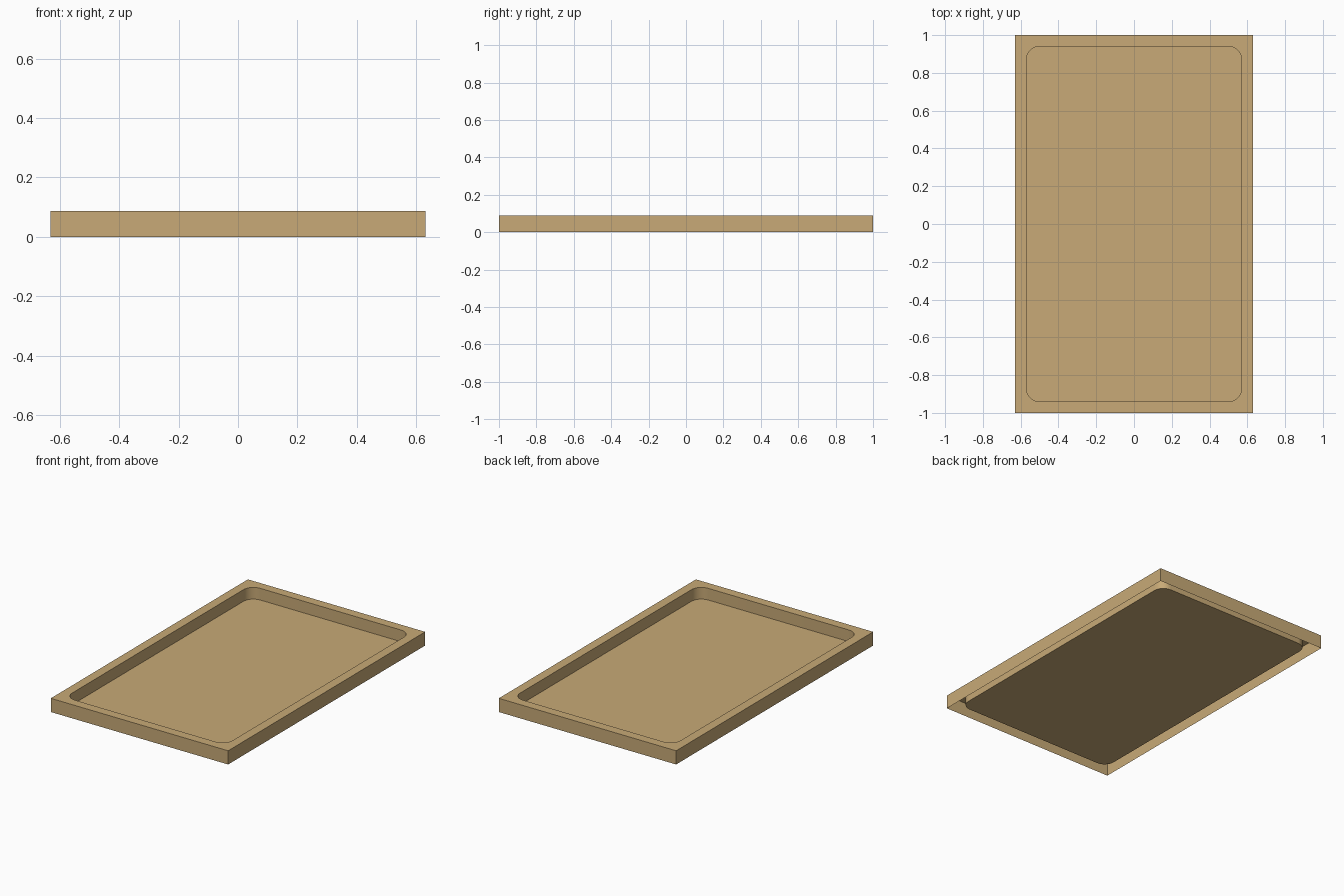
import bpy, bmesh, math

if "Cube" in bpy.data.objects:
    bpy.data.objects.remove(bpy.data.objects["Cube"])

W, L, H = 0.63, 1.0, 0.088      # half width, half length, height
PW, PL, R = 0.57, 0.94, 0.07    # pocket half sizes and corner radius
FLOOR = 0.013
SEG = 8

mat = bpy.data.materials.new("warm tan")
mat.diffuse_color = (0.578, 0.402, 0.184, 1)
mat.use_nodes = True
mat.node_tree.nodes["Principled BSDF"].inputs["Base Color"].default_value = mat.diffuse_color


def pocket_ring(bm, z):
    """Rounded rectangle outline, one list of verts per corner."""
    corners = []
    for i, (sx, sy) in enumerate([(1, 1), (-1, 1), (-1, -1), (1, -1)]):
        arc = []
        for k in range(SEG + 1):
            a = math.pi / 2 * (i + k / SEG)
            arc.append(bm.verts.new((sx * (PW - R) + R * math.cos(a),
                                     sy * (PL - R) + R * math.sin(a), z)))
        corners.append(arc)
    return corners


bm = bmesh.new()
square = [(W, L), (-W, L), (-W, -L), (W, -L)]
low = [bm.verts.new((x, y, 0)) for x, y in square]
top = [bm.verts.new((x, y, H)) for x, y in square]
rim = pocket_ring(bm, H)
base = pocket_ring(bm, FLOOR)

for i in range(4):
    j = (i + 1) % 4
    # outer skirt, open underneath
    bm.faces.new((low[i], low[j], top[j], top[i]))
    # flat rim: corner fan and straight strip
    for k in range(SEG):
        bm.faces.new((top[i], rim[i][k + 1], rim[i][k]))
    bm.faces.new((top[i], top[j], rim[j][0], rim[i][-1]))

# rounded pocket walls and floor
r = [v for arc in rim for v in arc]
b = [v for arc in base for v in arc]
for i in range(len(r)):
    j = (i + 1) % len(r)
    bm.faces.new((r[i], r[j], b[j], b[i]))
bm.faces.new(b)

# orient the open shell so the tray interior and outside face outward
bmesh.ops.recalc_face_normals(bm, faces=bm.faces[:])
bm.faces.ensure_lookup_table()
if bm.faces[-1].normal.z < 0:
    bmesh.ops.reverse_faces(bm, faces=bm.faces[:])

me = bpy.data.meshes.new("tray")
bm.to_mesh(me)
bm.free()
me.materials.append(mat)
tray = bpy.data.objects.new("tray", me)
bpy.context.collection.objects.link(tray)

bpy.context.view_layer.objects.active = tray
tray.select_set(True)
bpy.ops.object.shade_smooth_by_angle(angle=math.radians(30))
